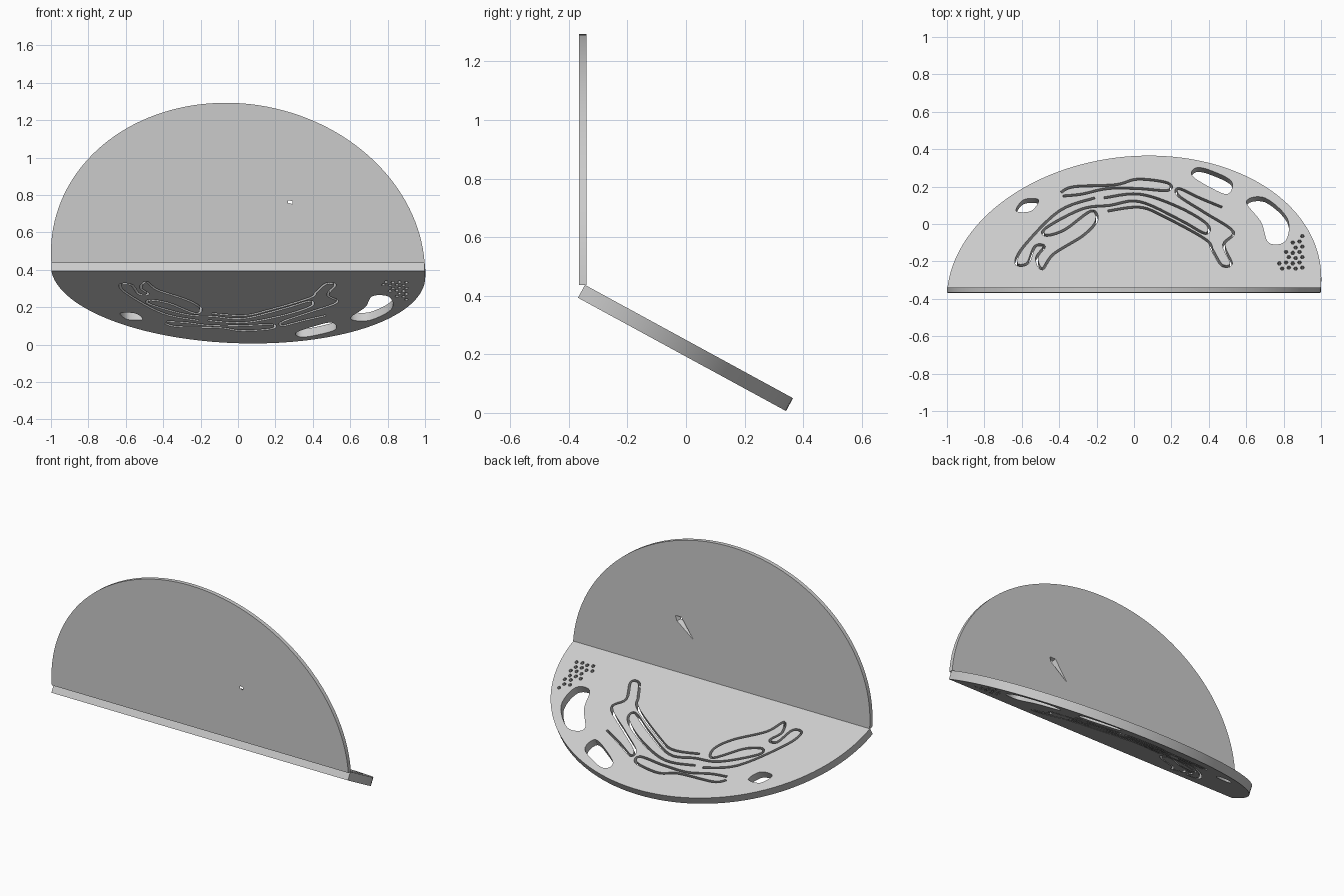
import bpy
import bmesh
from math import sin, cos, pi
from mathutils import Matrix, Vector

cube = bpy.data.objects.get("Cube")
if cube:
    bpy.data.objects.remove(cube, do_unlink=True)

grey = bpy.data.materials.new("light grey")
grey.use_nodes = True
shade = (0.6, 0.6, 0.6, 1)
grey.diffuse_color = shade
grey.node_tree.nodes["Principled BSDF"].inputs["Base Color"].default_value = shade

HINGE_Y, HINGE_Z = -0.345, 0.437
ALONG = Vector((0, 0.878, -0.478)).normalized()
THICK, PANEL_THICK = 0.05, 0.025


def frame(y_axis, origin):
    """Matrix of a plane that shares the hinge direction."""
    x_axis = Vector((1, 0, 0))
    axes = Matrix((x_axis, y_axis, x_axis.cross(y_axis))).transposed()
    return Matrix.Translation(origin) @ axes.to_4x4()


def add_prism(bm, lower, upper, z0, z1):
    """Closed solid between two outlines with equal point counts."""
    bottom = [bm.verts.new((p[0], p[1], z0)) for p in lower]
    top = [bm.verts.new((p[0], p[1], z1)) for p in upper]
    faces = [bm.faces.new(bottom[::-1]), bm.faces.new(top)]
    for i in range(len(top)):
        j = (i + 1) % len(top)
        faces.append(bm.faces.new((bottom[i], bottom[j], top[j], top[i])))
    bmesh.ops.recalc_face_normals(bm, faces=faces)


def make_object(name, bm, matrix):
    mesh = bpy.data.meshes.new(name)
    bm.to_mesh(mesh)
    bm.free()
    mesh.materials.append(grey)
    obj = bpy.data.objects.new(name, mesh)
    obj.matrix_world = matrix
    bpy.context.collection.objects.link(obj)
    return obj


def half_oval(height, lean, steps=72):
    """Half ellipse whose crown leans sideways."""
    angles = [pi * i / steps for i in range(steps + 1)]
    return [(0.998 * cos(a) + lean * sin(a), height * sin(a)) for a in angles]


def on_slab(x, y):
    """Slab position of a point given in hundredths, seen from above."""
    return Vector((x / 100, (y / 100 - HINGE_Y) / ALONG.y))


def smooth_path(points, closed, steps=6):
    pts = [on_slab(x, y) for x, y in points]
    n = len(pts)

    def at(i):
        return pts[i % n] if closed else pts[max(0, min(n - 1, i))]

    out = []
    for i in range(n if closed else n - 1):
        a, b, c, d = (at(i + k) for k in (-1, 0, 1, 2))
        for s in range(steps):
            t = s / steps
            out.append(0.5 * (2 * b + (c - a) * t + (2 * a - 5 * b + 4 * c - d) * t ** 2
                              + (3 * b - a - 3 * c + d) * t ** 3))
    return out if closed else out + [pts[-1]]


def ribbon(path, half_width=0.0065):
    """Outline of a narrow slot that follows a path."""
    left, right = [], []
    for i, p in enumerate(path):
        tangent = path[min(i + 1, len(path) - 1)] - path[max(i - 1, 0)]
        side = Vector((-tangent.y, tangent.x)).normalized() * half_width
        left.append(p + side)
        right.append(p - side)
    return left + right[::-1]


def carve(target, cutter):
    cutter.hide_render = True
    mod = target.modifiers.new("cutouts", "BOOLEAN")
    mod.operation = "DIFFERENCE"
    mod.solver = "EXACT"
    mod.use_self = True
    mod.object = cutter
    bpy.ops.object.select_all(action="DESELECT")
    target.select_set(True)
    bpy.context.view_layer.objects.active = target
    bpy.ops.object.modifier_apply(modifier=mod.name)
    bpy.data.objects.remove(cutter, do_unlink=True)
    bpy.ops.object.shade_smooth_by_angle(angle=pi / 6)


# Large rounded openings
small_opening = [(-63, 7), (-59, 13), (-51, 13), (-55, 7)]
back_opening = [(33, 30), (40, 29), (52, 23), (50, 16), (40, 20), (31, 26)]
side_opening = [(60, 12), (70, 14), (82, 3), (81, -9), (72, -10), (68, 1)]

# Narrow winding slots
top_slot = [(-39, 17), (-32, 20), (-10, 21), (2, 24), (18, 22), (18, 18),
            (2, 19), (-14, 19), (-28, 16), (-38, 15)]
long_slot = [(-21, 14), (-40, 7), (-59, -12), (-63, -21), (-57, -21), (-53, -12),
             (-48, -12), (-52, -18), (-49, -24), (-43, -16), (-27, -6), (-20, 2),
             (-23, 7), (-37, -3), (-47, -6), (-47, -2), (-28, 8), (-13, 10),
             (3, 12), (25, 2), (38, -5), (39, 0), (24, 9), (3, 16), (-16, 14)]
right_slot = [(-14, 7), (3, 9), (16, 4), (38, -8), (42, -14), (47, -22), (52, -21),
              (48, -11), (53, -4), (38, 6), (24, 15), (24, 19), (35, 14), (47, 9)]

shapes = [smooth_path(p, True) for p in (small_opening, back_opening, side_opening)]
shapes += [ribbon(smooth_path(p, False)) for p in (top_slot, long_slot, right_slot)]

# Cluster of small six-sided holes in staggered rows that widen to the front
for row in range(7):
    for k in range(1 + (row + 1) // 2):
        centre = on_slab(90 - 3.6 * k - 1.5 * (row % 2), -6.5 - 2.8 * row - 0.5 * (k % 2))
        shapes.append([centre + Vector((cos(i * pi / 3), sin(i * pi / 3))) * 0.011
                       for i in range(6)])

# Tilted slab
slab_frame = frame(ALONG, (0, HINGE_Y, HINGE_Z))
bm = bmesh.new()
outline = half_oval(0.809, 0.08)
add_prism(bm, outline, outline, -THICK, 0)
slab = make_object("tilted_slab", bm, slab_frame)

bm = bmesh.new()
for shape in shapes:
    add_prism(bm, shape, shape, -2 * THICK, THICK)
carve(slab, make_object("slab_cutter", bm, slab_frame))

# Upright panel with a small flared hole
panel_frame = frame(Vector((0, 0, 1)), (0, HINGE_Y + 0.005, HINGE_Z))
bm = bmesh.new()
outline = half_oval(0.856, -0.065)
add_prism(bm, outline, outline, 0, PANEL_THICK)
panel = make_object("upright_panel", bm, panel_frame)

bm = bmesh.new()
flare = [(0.185, 0.22), (0.27, 0.34), (0.31, 0.34), (0.3, 0.31)]
mouth = [(0.27, 0.32), (0.27, 0.335), (0.29, 0.33), (0.29, 0.315)]
add_prism(bm, flare, mouth, -0.0005, PANEL_THICK + 0.0005)
carve(panel, make_object("panel_cutter", bm, panel_frame))
